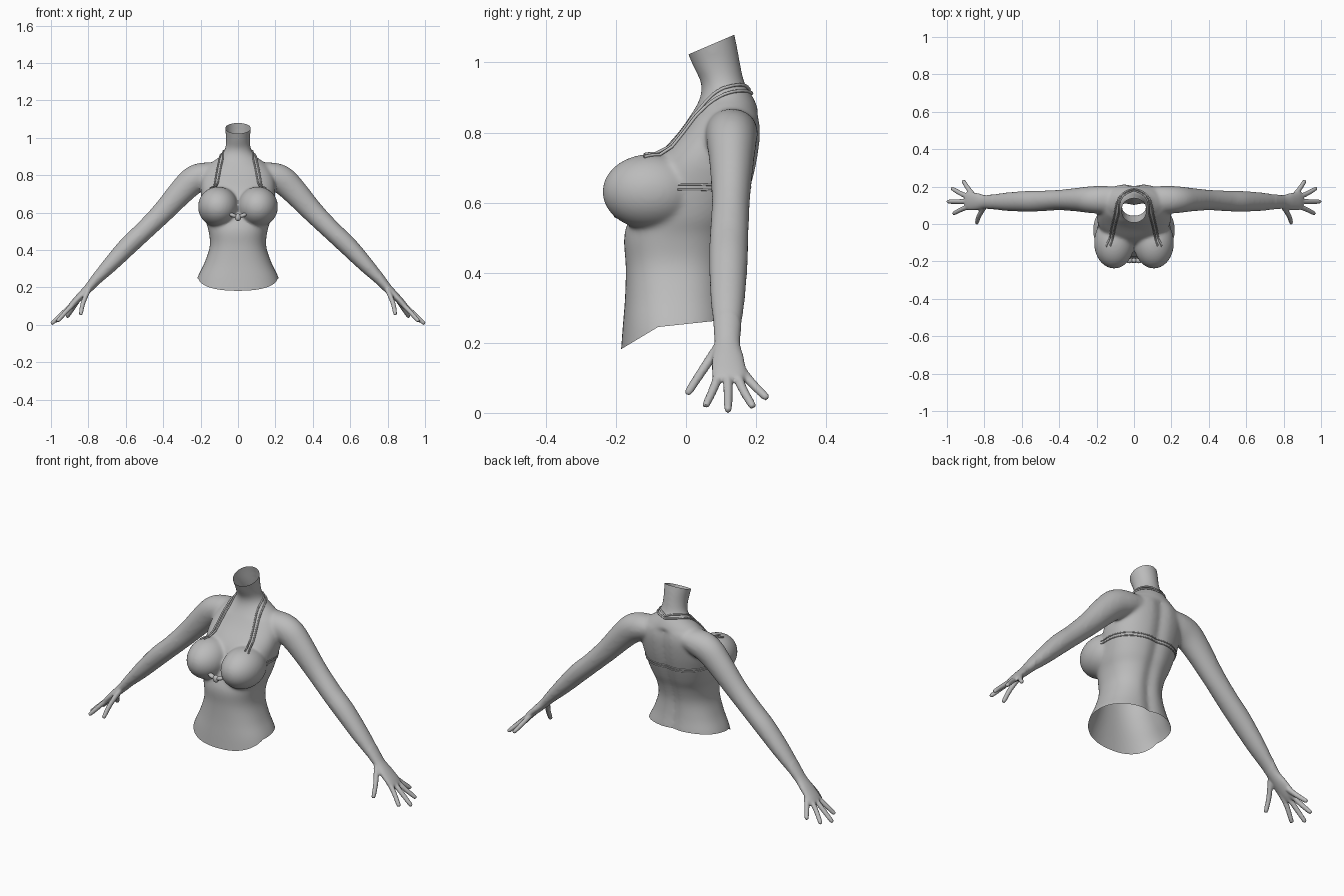
import bpy, bmesh, math
from mathutils import Vector, Matrix
from mathutils.bvhtree import BVHTree

if "Cube" in bpy.data.objects:
    bpy.data.objects.remove(bpy.data.objects["Cube"])

grey = bpy.data.materials.new("plain_grey")
grey.diffuse_color = (0.5, 0.5, 0.5, 1)
grey.use_nodes = True
grey.node_tree.nodes["Principled BSDF"].inputs["Base Color"].default_value = grey.diffuse_color


def spline(rows, n):
    """Catmull-Rom interpolation of equal-length tuples."""
    out = []
    for i in range(len(rows) - 1):
        p0, p1, p2 = rows[max(i - 1, 0)], rows[i], rows[i + 1]
        p3 = rows[min(i + 2, len(rows) - 1)]
        for k in range(n):
            t = k / n
            out.append(tuple(
                0.5 * (2 * b + (c - a) * t + (2 * a - 5 * b + 4 * c - d) * t * t
                       + (3 * b - a - 3 * c + d) * t ** 3)
                for a, b, c, d in zip(p0, p1, p2, p3)))
    return out + [tuple(rows[-1])]


def skin(bm, rings):
    """Closed tube through rings of points."""
    vs = [[bm.verts.new(p) for p in r] for r in rings]
    n = len(vs[0])
    faces = [bm.faces.new((a[i], a[(i + 1) % n], b[(i + 1) % n], b[i]))
             for a, b in zip(vs, vs[1:]) for i in range(n)]
    faces += [bm.faces.new(vs[0]), bm.faces.new(vs[-1])]
    bmesh.ops.recalc_face_normals(bm, faces=faces)


def limb(bm, rows, side, n=4, seg=20):
    """Tube from (x, y, z, half width along y, half thickness) rows."""
    rows = spline(rows, n)
    rings = []
    for i, (x, y, z, w, h) in enumerate(rows):
        a, b = rows[max(i - 1, 0)], rows[min(i + 1, len(rows) - 1)]
        t = (Vector(b[:3]) - Vector(a[:3])).normalized()
        u = Vector((0, 1, 0))
        u = (u - t * u.dot(t)).normalized()
        v = t.cross(u)
        ring = []
        for k in range(seg):
            an = 2 * math.pi * k / seg
            p = Vector((x, y, z)) + u * w * math.cos(an) + v * h * math.sin(an)
            ring.append((p.x * side, p.y, p.z))
        rings.append(ring)
    skin(bm, rings)


def add_object(name, data):
    ob = bpy.data.objects.new(name, data)
    bpy.context.collection.objects.link(ob)
    data.materials.clear()
    data.materials.append(grey)
    return ob


bm = bmesh.new()

# Trunk and neck: height, half width, front y, back y
trunk = [(.12, .25, -.19, .13), (.24, .222, -.181, .13), (.33, .18, -.174, .118),
         (.42, .151, -.172, .116), (.5, .157, -.177, .135), (.56, .175, -.16, .16),
         (.64, .19, -.125, .187), (.72, .2, -.09, .206), (.8, .19, -.022, .215),
         (.86, .15, .02, .207), (.9, .098, .04, .192), (.94, .07, .043, .168),
         (.99, .064, .02, .156), (1.05, .069, -.005, .145), (1.14, .076, -.035, .125)]
rings = []
for z, w, yf, yb in spline(trunk, 4):
    ring = []
    power = 0.86 if z < .86 else 1.0
    for k in range(56):
        a = 2 * math.pi * k / 56
        c, s = math.cos(a), math.sin(a)
        x = w * math.copysign(abs(c) ** power, c)
        y = (yf + yb) / 2 + (yb - yf) / 2 * math.copysign(abs(s) ** power, s)
        if s > 0 and z < .86:          # spine groove
            y -= .014 * math.exp(-(x / .03) ** 2)
        ring.append((x, y, z))
    rings.append(ring)
skin(bm, rings)

# Arms and hands
arm = [(.09, .13, .815, .07, .05), (.17, .13, .80, .075, .07), (.235, .13, .775, .072, .076),
       (.30, .13, .715, .064, .070), (.40, .128, .605, .055, .059), (.50, .123, .505, .056, .053),
       (.58, .121, .43, .056, .052), (.68, .119, .325, .05, .043), (.76, .118, .24, .04, .03),
       (.80, .118, .195, .037, .024), (.84, .12, .155, .046, .021),
       (.88, .122, .115, .049, .017), (.90, .122, .095, .042, .012)]
fingers = [((.80, .09, .185), (.828, .045, .118), (.842, .002, .052)),
           ((.865, .095, .125), (.91, .083, .08), (.967, .055, .018)),
           ((.87, .12, .122), (.93, .12, .068), (.999, .12, .004)),
           ((.87, .143, .122), (.92, .16, .072), (.976, .192, .016)),
           ((.86, .155, .125), (.885, .187, .086), (.915, .233, .04))]
for side in (1, -1):
    limb(bm, arm, side)
    for a, b, c in fingers:
        end = Vector(c)
        near = end + (Vector(b) - end).normalized() * .01
        limb(bm, [(*a, .015, .014), (*b, .0135, .013), (*near, .0115, .011),
                  (*end, .006, .006)], side, 3, 12)
    # Bust
    bmesh.ops.create_uvsphere(bm, u_segments=40, v_segments=24, radius=1,
                              matrix=Matrix.Translation((side * .106, -.1, .631))
                              @ Matrix.Diagonal((.108, .139, .108, 1)))

# Fuse everything into one skin
raw = bpy.data.meshes.new("raw_body")
bm.to_mesh(raw)
bm.free()
tmp = add_object("raw_body", raw)
mod = tmp.modifiers.new("fuse", 'REMESH')
mod.mode = 'VOXEL'
mod.voxel_size = .006
dg = bpy.context.evaluated_depsgraph_get()
body = bpy.data.meshes.new_from_object(tmp.evaluated_get(dg))
bpy.data.objects.remove(tmp)

bm = bmesh.new()
bm.from_mesh(body)
soft = [v for v in bm.verts if abs(v.co.x) < .76]
for _ in range(14):
    bmesh.ops.smooth_vert(bm, verts=soft, factor=.5, use_axis_x=True,
                          use_axis_y=True, use_axis_z=True)
for _ in range(2):
    bmesh.ops.smooth_vert(bm, verts=bm.verts[:], factor=.4, use_axis_x=True,
                          use_axis_y=True, use_axis_z=True)


def cut(co, no):
    fs = [f for f in bm.faces if abs(f.calc_center_median().x) < .4]
    es = {e for f in fs for e in f.edges}
    vs = {v for f in fs for v in f.verts}
    bmesh.ops.bisect_plane(bm, geom=fs + list(es) + list(vs), plane_co=co, plane_no=no)


# Open hem and open neck
cut((0, -.08, .245), Vector((0, -.06, .1)).normalized())
cut((0, -.08, .245), Vector((0, -.03, .28)).normalized())
cut((0, 0, 1.02), Vector((0, -.06, .14)).normalized())
gone = []
for f in bm.faces:
    c = f.calc_center_median()
    hem = .245 + min((c.y + .08) * .6, (c.y + .08) * .107)
    if abs(c.x) < .4 and (c.z < hem or c.z > 1.02 + c.y * .4286):
        gone.append(f)
bmesh.ops.delete(bm, geom=gone, context='FACES')
for f in bm.faces:
    f.smooth = True
tree = BVHTree.FromBMesh(bm)
bm.to_mesh(body)
bm.free()
add_object("body", body)


def cord(name, pts, r):
    cu = bpy.data.curves.new(name, 'CURVE')
    cu.dimensions = '3D'
    cu.bevel_depth = r
    cu.bevel_resolution = 2
    cu.use_fill_caps = True
    sp = cu.splines.new('POLY')
    sp.points.add(len(pts) - 1)
    for q, p in zip(sp.points, pts):
        q.co = (*p, 1)
    sp.use_smooth = True
    add_object(name, cu)


# Neck straps lying on the skin
strap = [(.15, -.12, .735), (.128, -.04, .80), (.11, .03, .865), (.092, .1, .905),
         (.055, .17, .925), (0, .195, .92)]
for j, (dx, dz) in enumerate(((0, -.004), (-.02, .012))):
    half = spline([(x + dx * (1 if x else 0), y, z + dz) for x, y, z in strap], 8)
    path = half + [(-x, y, z) for x, y, z in reversed(half[:-1])]
    pts = []
    for p in path:
        co, no, _, _ = tree.find_nearest(Vector(p))
        pts.append(co + no * .003)
    cord("neck_strap_%d" % (j + 1), pts, .0045)

# Back band
for j, z in enumerate((.652, .637)):
    pts = []
    for k in range(61):
        a = math.radians(-18 + 216 * k / 60)
        d = Vector((math.cos(a), math.sin(a), -.05 * max(math.sin(a), 0)))
        hit = tree.ray_cast(Vector((0, .04, z)), d.normalized())
        if hit[0] and abs(hit[0].x) < .24:
            pts.append(hit[0] + Vector((d.x, d.y, 0)) * .001)
    cord("back_band_%d" % (j + 1), pts, .003)

# Front bow: knot and two loops
bm = bmesh.new()
for x, z, sx, sz, tilt in ((0, .575, .017, .02, 0), (.026, .585, .022, .011, -.35),
                           (-.026, .585, .022, .011, .35)):
    bmesh.ops.create_uvsphere(bm, u_segments=20, v_segments=12, radius=1,
                              matrix=Matrix.Translation((x, -.196, z))
                              @ Matrix.Rotation(tilt, 4, 'Y')
                              @ Matrix.Diagonal((sx, .014, sz, 1)))
for f in bm.faces:
    f.smooth = True
bow = bpy.data.meshes.new("front_bow")
bm.to_mesh(bow)
bm.free()
add_object("front_bow", bow)
